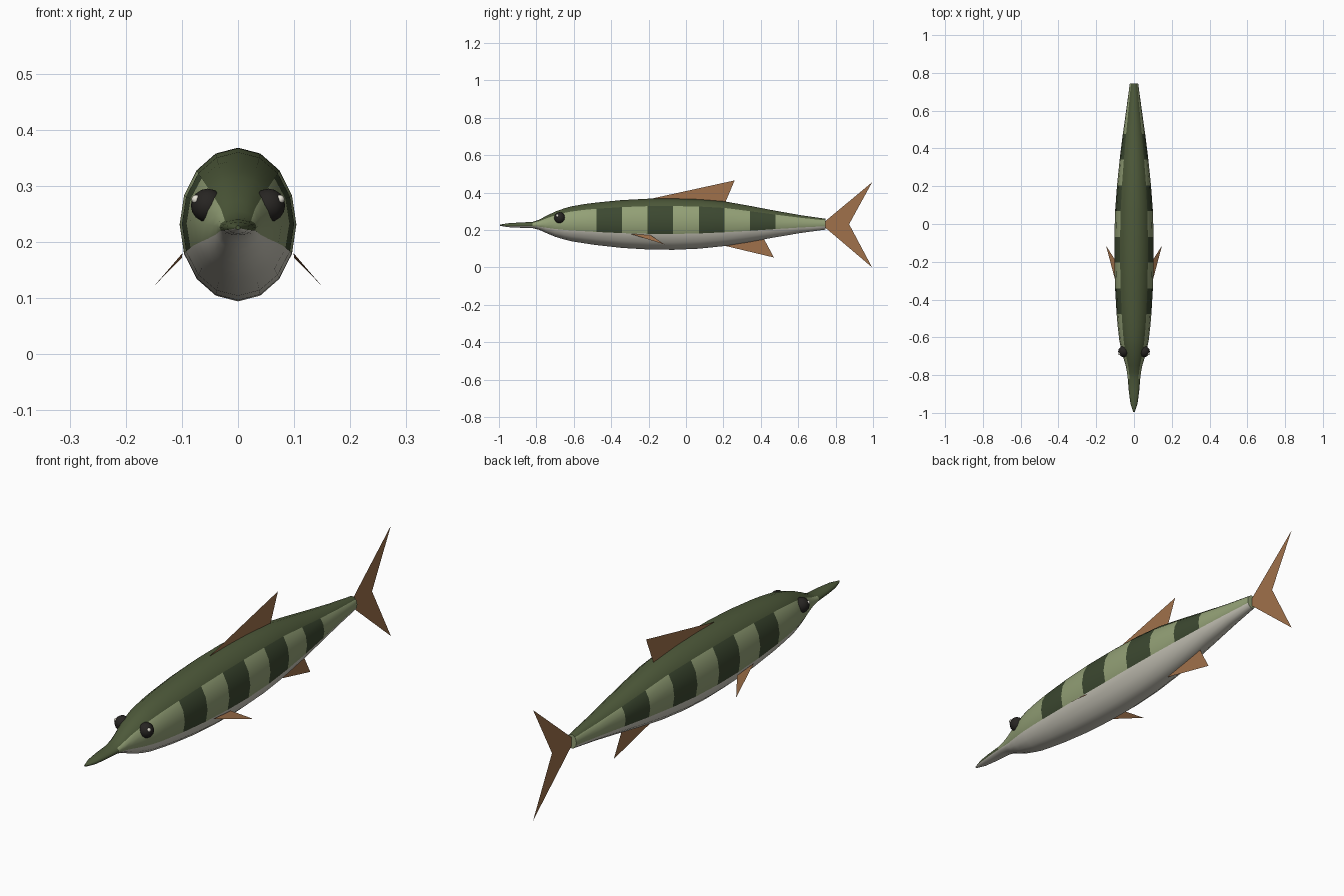
import bpy, bmesh, math

if "Cube" in bpy.data.objects:
    bpy.data.objects.remove(bpy.data.objects["Cube"])

SIDES = 16


def material(name, rgb):
    m = bpy.data.materials.new(name)
    m.diffuse_color = (*rgb, 1)
    m.use_nodes = True
    m.node_tree.nodes["Principled BSDF"].inputs["Base Color"].default_value = m.diffuse_color
    return m


BACK = material("back_green", (0.075, 0.10, 0.042))
LIGHT = material("flank_light", (0.29, 0.35, 0.18))
DARK = material("flank_stripe", (0.045, 0.065, 0.03))
BELLY = material("belly_cream", (0.60, 0.58, 0.50))
FIN = material("fin_brown", (0.35, 0.165, 0.07))
EYE = material("eye_black", (0.02, 0.018, 0.016))
GLINT = material("eye_glint", (0.80, 0.77, 0.68))


def finish(bm, name, mats, smooth=None):
    mesh = bpy.data.meshes.new(name)
    bm.to_mesh(mesh)
    bm.free()
    for m in mats:
        mesh.materials.append(m)
    ob = bpy.data.objects.new(name, mesh)
    bpy.context.collection.objects.link(ob)
    if smooth:
        bpy.ops.object.select_all(action='DESELECT')
        ob.select_set(True)
        bpy.context.view_layer.objects.active = ob
        bpy.ops.object.shade_smooth_by_angle(angle=math.radians(smooth))
    return ob


# Body: elliptical rings (y, half width, bottom z, top z)
S = 1.5 / 11
rings = [
    (-0.995, 0.004, 0.222, 0.229), (-0.95, 0.019, 0.215, 0.236),
    (-0.89, 0.027, 0.212, 0.240), (-0.82, 0.033, 0.210, 0.243),
    (-0.785, 0.037, 0.201, 0.255), (-0.75, 0.044, 0.185, 0.274),
    (-0.70, 0.059, 0.164, 0.298), (-0.65, 0.071, 0.149, 0.316),
    (-0.75 + S, 0.078, 0.140, 0.326), (-0.75 + 1.5 * S, 0.086, 0.129, 0.338),
    (-0.75 + 2 * S, 0.092, 0.119, 0.347), (-0.75 + 3 * S, 0.100, 0.104, 0.360),
    (-0.75 + 4 * S, 0.104, 0.096, 0.367), (-0.75 + 5 * S, 0.104, 0.094, 0.368),
    (-0.75 + 6 * S, 0.100, 0.100, 0.364), (-0.75 + 7 * S, 0.090, 0.114, 0.353),
    (-0.75 + 8 * S, 0.076, 0.136, 0.329), (-0.75 + 9 * S, 0.059, 0.161, 0.303),
    (-0.75 + 10 * S, 0.040, 0.184, 0.279), (0.745, 0.022, 0.202, 0.260),
]
bm = bmesh.new()
loops = []
for y, w, lo, hi in rings:
    mid, h = (lo + hi) / 2, (hi - lo) / 2
    loops.append([bm.verts.new((w * math.cos(a), y, mid + h * math.sin(a)))
                  for a in (2 * math.pi * k / SIDES for k in range(SIDES))])
for r in range(len(rings) - 1):
    ymid = (rings[r][0] + rings[r + 1][0]) / 2
    band = math.floor((ymid + 0.75) / S)
    for k in range(SIDES):
        n = (k + 1) % SIDES
        f = bm.faces.new((loops[r][k], loops[r][n], loops[r + 1][n], loops[r + 1][k]))
        if 9 <= k <= 14:
            f.material_index = 3
        elif 2 <= k <= 5 or ymid < -0.82:
            f.material_index = 0
        else:
            f.material_index = 2 if band in (2, 4, 6, 8) else 1
bm.faces.new(loops[0])
bm.faces.new(loops[-1]).material_index = 1
bmesh.ops.recalc_face_normals(bm, faces=bm.faces)
finish(bm, "body", [BACK, LIGHT, DARK, BELLY], 60)


# Fins: flat sheets
def fin(name, faces):
    bm = bmesh.new()
    for pts in faces:
        bm.faces.new([bm.verts.new(p) for p in pts])
    finish(bm, name, [FIN])


fin("dorsal_fin", [[(0, -0.21, 0.362), (0, 0.26, 0.465), (0, 0.205, 0.335)]])
fin("anal_fin", [[(0, 0.18, 0.122), (0, 0.47, 0.053), (0, 0.41, 0.165)]])
fin("tail_fin", [
    [(0, 0.742, 0.231), (0, 0.742, 0.245), (0, 0.995, 0.455), (0, 0.872, 0.231)],
    [(0, 0.742, 0.231), (0, 0.872, 0.231), (0, 0.995, 0.0), (0, 0.742, 0.215)]])
for side, s in (("right", 1), ("left", -1)):
    fin("pectoral_fin_" + side, [[(s * 0.099, -0.30, 0.180), (s * 0.100, -0.19, 0.172),
                                  (s * 0.148, -0.115, 0.123)]])


# Eyes with a small glint
def ball(name, centre, radius, mat, seg, rows):
    bm = bmesh.new()
    bmesh.ops.create_uvsphere(bm, u_segments=seg, v_segments=rows, radius=radius)
    bmesh.ops.translate(bm, verts=bm.verts, vec=centre)
    finish(bm, name, [mat], 60)


for side, s in (("right", 1), ("left", -1)):
    ball("eye_" + side, (s * 0.054, -0.675, 0.265), 0.030, EYE, 12, 8)
    ball("eye_glint_" + side, (s * 0.075, -0.687, 0.276), 0.008, GLINT, 8, 6)
